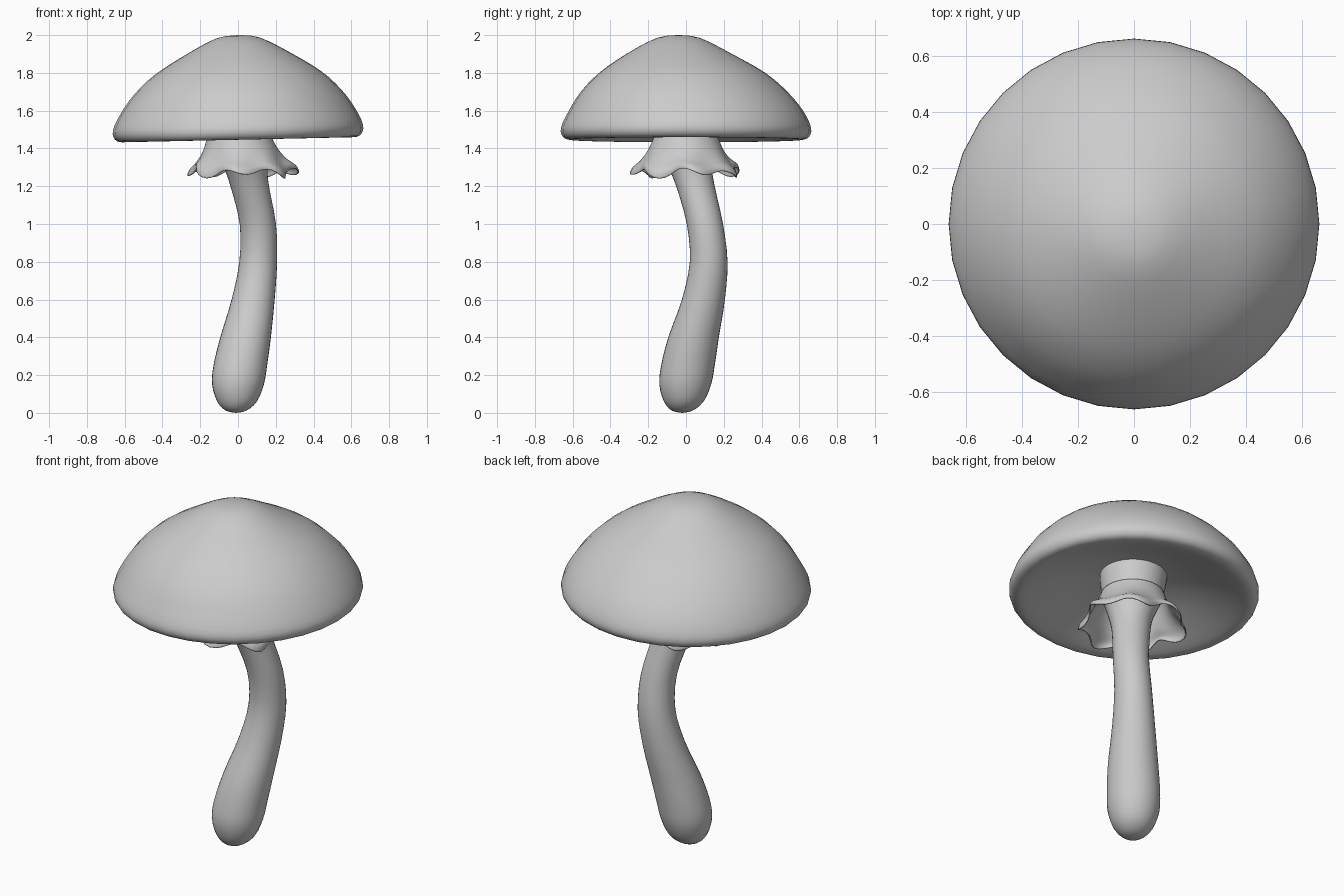
import bpy, bmesh, math

if "Cube" in bpy.data.objects:
    bpy.data.objects.remove(bpy.data.objects["Cube"])


def spline(pts, steps):
    """Catmull-Rom curve through tuples of any length."""
    p = [pts[0]] + pts + [pts[-1]]
    out = []
    for i in range(1, len(p) - 2):
        for s in range(steps):
            t = s / steps
            out.append(tuple(
                0.5 * (2 * b + (c - a) * t + (2 * a - 5 * b + 4 * c - d) * t * t
                       + (3 * b - a - 3 * c + d) * t ** 3)
                for a, b, c, d in zip(p[i - 1], p[i], p[i + 1], p[i + 2])))
    return out + [pts[-1]]


def loft(name, rings, segs, steps, warp=None):
    """Skin horizontal rings (x, y, z, radius); zero-radius ends become poles."""
    bm = bmesh.new()
    loops = []
    for x, y, z, r in spline(rings, steps):
        loop = []
        for k in range(segs):
            a = 2 * math.pi * k / segs
            co = (x + r * math.cos(a), y + r * math.sin(a), z)
            loop.append(bm.verts.new(warp(x, y, z, r, a) if warp else co))
        loops.append(loop)
    for lo, hi in zip(loops, loops[1:]):
        for k in range(segs):
            n = (k + 1) % segs
            bm.faces.new((lo[k], lo[n], hi[n], hi[k]))
    bmesh.ops.remove_doubles(bm, verts=bm.verts, dist=1e-5)
    bmesh.ops.recalc_face_normals(bm, faces=bm.faces)
    for f in bm.faces:
        f.smooth = True
    me = bpy.data.meshes.new(name)
    bm.to_mesh(me)
    bm.free()
    ob = bpy.data.objects.new(name, me)
    bpy.context.collection.objects.link(ob)
    return ob


# Curved stem with a bulbous foot and a neck that widens into the cap
loft("stem", [
    (-.01, -.02, 0, 0), (-.01, -.02, .012, .055), (-.005, -.012, .06, .105),
    (0, -.004, .15, .137), (.012, .01, .25, .142), (.04, .04, .4, .134),
    (.08, .092, .6, .114), (.107, .12, .8, .1), (.105, .1, 1.0, .096),
    (.062, .05, 1.2, .102), (.04, .022, 1.3, .116), (.02, .005, 1.4, .145),
    (.01, 0, 1.47, .165), (0, 0, 1.65, .168), (0, 0, 1.66, 0)], 32, 3)


# Cap: domed top, rounded lip and hollow underside, slightly tilted sideways
def cap_tilt(x, y, z, r, a):
    px = x + r * math.cos(a)
    return (px, y + r * math.sin(a), z + .022 * px)


loft("cap", [
    (0, -.04, 2.0, 0), (0, -.04, 1.985, .115), (0, -.036, 1.9, .28),
    (0, -.02, 1.8, .44), (0, -.01, 1.7, .547), (0, 0, 1.6, .62),
    (0, 0, 1.51, .662), (0, 0, 1.462, .652), (0, 0, 1.446, .615),
    (0, 0, 1.458, .56), (0, 0, 1.5, .45), (0, 0, 1.555, .3),
    (0, 0, 1.59, .15), (0, 0, 1.6, 0)], 32, 3, cap_tilt)


# Skirt: thin ruffled veil hanging from the neck
def ruffle(x, y, z, r, a):
    t = max(0, (1.44 - z) / .16)
    w = t * t
    rr = r + w * (.018 * math.sin(7 * a + .6) + .012 * math.sin(3 * a))
    zz = z + w * (.017 * math.cos(7 * a + .9) + .01 * math.sin(4 * a + 1))
    return (x + rr * math.cos(a), y + rr * math.sin(a), zz)


skirt = loft("skirt", [
    (.01, 0, 1.47, .167), (.01, 0, 1.44, .178), (.015, 0, 1.39, .2),
    (.02, .005, 1.34, .232), (.025, .01, 1.3, .27), (.025, .01, 1.27, .276)],
    64, 3, ruffle)
thick = skirt.modifiers.new("thickness", 'SOLIDIFY')
thick.thickness = .006
thick.offset = -1
